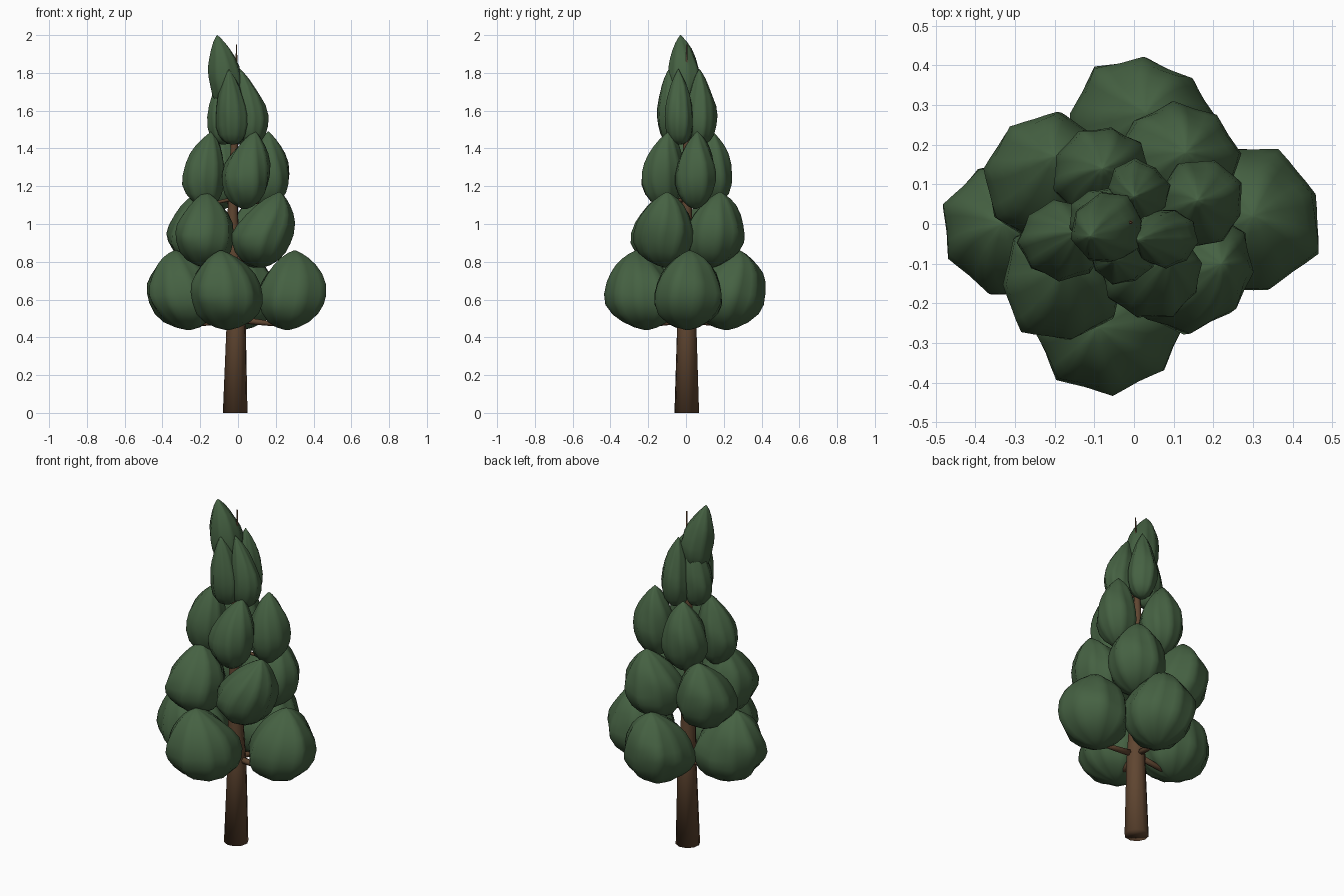
import bpy
import bmesh
import math
import random
from mathutils import Vector

random.seed(4)
cube = bpy.data.objects.get("Cube")
if cube:
    bpy.data.objects.remove(cube, do_unlink=True)


def material(name, colour):
    mat = bpy.data.materials.new(name)
    mat.use_nodes = True
    mat.diffuse_color = colour
    shader = mat.node_tree.nodes["Principled BSDF"]
    shader.inputs["Base Color"].default_value = colour
    shader.inputs["Roughness"].default_value = 0.9
    return mat


BARK = material("brown bark", (0.115, 0.06, 0.03, 1))
LEAF = material("dark green foliage", (0.06, 0.12, 0.055, 1))


def loft(name, rings, mat):
    """Skin a list of equal rings of points, close both ends and shade smooth."""
    bm = bmesh.new()
    loops = [[bm.verts.new(p) for p in ring] for ring in rings]
    n = len(loops[0])
    for low, high in zip(loops, loops[1:]):
        for i in range(n):
            j = (i + 1) % n
            bm.faces.new((low[i], low[j], high[j], high[i]))
    bm.faces.new(loops[0][::-1])
    bm.faces.new(loops[-1])
    bmesh.ops.recalc_face_normals(bm, faces=bm.faces)
    for face in bm.faces:
        face.smooth = True
    mesh = bpy.data.meshes.new(name)
    bm.to_mesh(mesh)
    bm.free()
    mesh.materials.append(mat)
    bpy.context.collection.objects.link(bpy.data.objects.new(name, mesh))


def tube(name, path, sides):
    """Tapered limb through (point, radius) pairs."""
    rings = []
    axis = (path[-1][0] - path[0][0]).normalized()
    side = axis.orthogonal().normalized()
    other = axis.cross(side)
    for centre, radius in path:
        rings.append([centre + radius * (side * math.cos(a) + other * math.sin(a))
                      for a in (math.tau * i / sides for i in range(sides))])
    loft(name, rings, BARK)


# Relative radius of a clump from its underside to its tip
PROFILE = [(0, .08), (.03, .32), (.1, .62), (.2, .85), (.33, .98), (.45, 1),
           (.58, .93), (.7, .78), (.81, .58), (.9, .36), (.96, .17), (1, .02)]


def clump(name, centre, tip, bottom, top, radii, blunt, sag=1):
    """Teardrop of foliage with soft vertical ridges and a leaning tip."""
    lobes = random.choice((8, 9))
    phase, twist = random.uniform(0, 6), random.uniform(-.5, .5)
    sizes = [random.uniform(.94, 1.06) for _ in range(lobes)]
    rings = []
    steps = lobes * 4
    for t, width in PROFILE:
        if t > .45:
            width = width ** blunt
        t = t ** sag
        lean = max(0, (t - .3) / .7) ** 1.5
        # The underside slopes slightly inward to the trunk
        drop = 1 - .2 * max(0, .35 - t)
        x, y = (c * drop + (p - c) * lean for c, p in zip(centre, tip))
        ring = []
        for i in range(steps):
            u = i / 4
            k, f = int(u), u % 1
            size = sizes[k] * (1 - f) + sizes[(k + 1) % lobes] * f
            r = width * size * (1.02 - .08 * math.sin(math.pi * f))
            a = math.tau * i / steps + phase + twist * t
            r *= 1 + .025 * math.sin(2 * a + 11 * t + phase)
            wobble = .02 * math.sin(3 * a + 9 * t + phase) * math.sin(math.pi * t)
            ring.append((x + radii[0] * r * math.cos(a), y + radii[1] * r * math.sin(a),
                         bottom + (top - bottom) * (t + wobble)))
        rings.append(ring)
    loft(name, rings, LEAF)


# Trunk, gently bent and tapering to a bare spike
trunk = [(-.015, 0, .066), (-.01, .45, .052), (-.02, .8, .038), (-.028, 1.05, .028),
         (-.02, 1.4, .02), (-.008, 1.7, .008), (-.008, 1.95, .003)]
tube("trunk", [(Vector((x, .004, z)), r) for x, z, r in trunk], 10)

# Foliage tiers: underside, top, bluntness, sag, then centre, tip and x, y radii
TIERS = [
    ("lower", .44, .86, .85, 1, [
        ((.28, .01), (.3, .02), (.19, .19)), ((-.28, 0), (-.33, 0), (.19, .18)),
        ((-.06, -.225), (-.09, -.26), (.2, .19)), ((.02, .23), (.03, .28), (.19, .19))]),
    ("middle", .77, 1.17, .95, 1, [
        ((-.21, .11), (-.2, .17), (.165, .16)), ((.1, .14), (.13, .18), (.16, .16)),
        ((-.18, -.135), (-.17, -.1), (.16, .16)), ((.13, -.11), (.22, -.1), (.16, .16))]),
    ("upper", 1.08, 1.49, 1, 1, [
        ((-.085, .125), (-.08, .14), (.12, .12)), ((.17, .05), (.16, .06), (.11, .108)),
        ((-.18, -.04), (-.14, -.02), (.11, .1)), ((.04, -.125), (.09, -.09), (.13, .115))]),
    ("crown", 1.42, 1.82, 1, 1.25, [
        ((-.03, -.07), (-.05, -.09), (.082, .08)), ((.08, -.035), (.01, -.04), (.08, .075)),
        ((.01, .08), (0, .07), (.08, .08)), ((-.085, .01), (-.05, .02), (.078, .08))]),
]
for tier, bottom, top, blunt, sag, places in TIERS:
    for number, (centre, tip, radii) in enumerate(places, 1):
        clump(f"{tier}_foliage_{number}", centre, tip, bottom, top, radii, blunt, sag)
        # Branch from the trunk into the clump
        end = Vector((centre[0] * .95, centre[1] * .95, bottom + .022))
        start = Vector((-.015, 0, bottom + .055))
        thick = radii[0] * .1
        tube(f"{tier}_branch_{number}", [(start, thick), (start.lerp(end, .5), thick * .8),
                                         (end, thick * .5)], 6)

clump("top_foliage", (-.06, -.01), (-.11, -.03), 1.6, 2, (.088, .09), 1)
